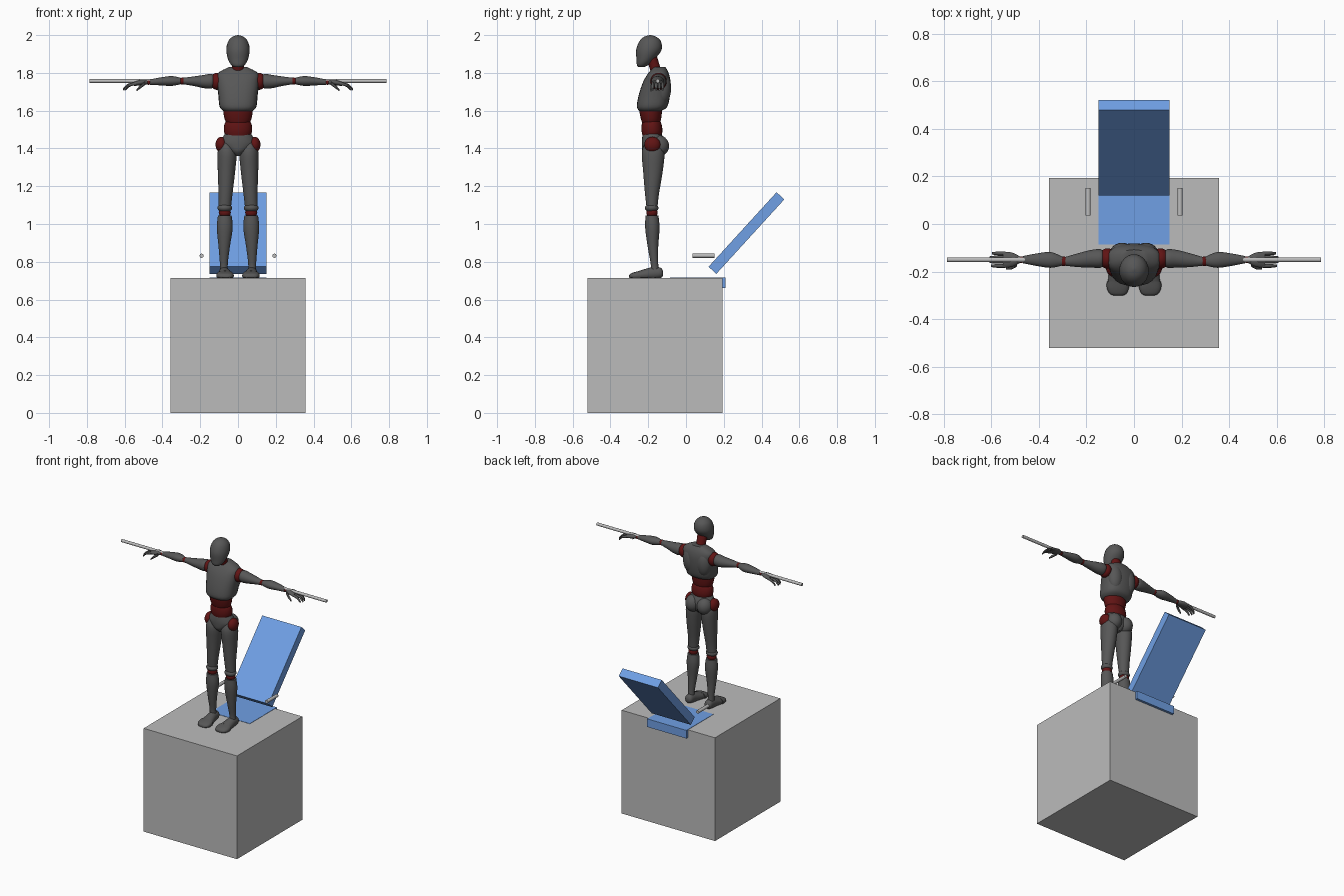
import bpy
import bmesh
import math
from mathutils import Matrix, Vector

default_cube = bpy.data.objects.get("Cube")
if default_cube:
    bpy.data.objects.remove(default_cube, do_unlink=True)


def make_material(name, red, green, blue):
    mat = bpy.data.materials.new(name)
    mat.use_nodes = True
    color = (red, green, blue, 1)
    mat.diffuse_color = color
    mat.node_tree.nodes["Principled BSDF"].inputs["Base Color"].default_value = color
    return mat


GREY = make_material("light grey", .5, .5, .5)
BLUE = make_material("cushion blue", .16, .35, .78)
BODY = make_material("charcoal", .095, .095, .095)
JOINT = make_material("dark red", .12, .007, .007)

FLOOR = .715   # height the figure stands on
parts = []


def finish(name, bm, material):
    bmesh.ops.recalc_face_normals(bm, faces=bm.faces)
    mesh = bpy.data.meshes.new(name)
    bm.to_mesh(mesh)
    bm.free()
    mesh.materials.append(material)
    obj = bpy.data.objects.new(name, mesh)
    bpy.context.collection.objects.link(obj)
    parts.append(obj)
    return obj


def box(name, center, size, material, tilt=0):
    bm = bmesh.new()
    bmesh.ops.create_cube(bm, size=1)
    matrix = (Matrix.Translation(center) @ Matrix.Rotation(tilt, 4, "X")
              @ Matrix.Diagonal((*size, 1)))
    bm.transform(matrix)
    return finish(name, bm, material)


def rod(name, center, length, radius, axis, material):
    bm = bmesh.new()
    bmesh.ops.create_cone(bm, cap_ends=True, segments=16, radius1=radius,
                          radius2=radius, depth=length)
    bm.transform(Matrix.Translation(center) @ Matrix.Rotation(math.pi / 2, 4, axis))
    return finish(name, bm, material)


def ball(name, center, radii, material):
    bm = bmesh.new()
    bmesh.ops.create_uvsphere(bm, u_segments=24, v_segments=14, radius=1)
    bm.transform(Matrix.Translation(center) @ Matrix.Diagonal((*radii, 1)))
    return finish(name, bm, material)


def smooth_rings(rings, steps=4):
    """Catmull-Rom interpolation through the given cross-sections."""
    keys = [Vector(ring) for ring in rings]
    keys = [keys[0]] + keys + [keys[-1]]
    result = []
    for a, b, c, d in zip(keys, keys[1:], keys[2:], keys[3:]):
        for step in range(steps):
            t = step / steps
            result.append(b + (c - a) * t / 2
                          + (a * 2 - b * 5 + c * 4 - d) * t * t / 2
                          + (b * 3 - a - c * 3 + d) * t ** 3 / 2)
    return result + [keys[-1]]


def loft(name, axis, rings, material, side=1, square=1, sides=24, floor=None):
    """Rings are: position on axis, two centre values, two radii."""
    bm = bmesh.new()
    loops = []
    for along, cu, cv, ru, rv in smooth_rings(rings):
        loop = []
        for i in range(sides):
            angle = math.tau * i / sides
            c, s = math.cos(angle), math.sin(angle)
            u = cu + ru * math.copysign(abs(c) ** square, c)
            v = cv + rv * math.copysign(abs(s) ** square, s)
            x, y, z = {"X": (along, u, v), "Y": (u, along, v), "Z": (u, v, along)}[axis]
            if floor is not None:
                z = max(z, floor)
            loop.append(bm.verts.new((x * side, y, z)))
        loops.append(loop)
    for low, high in zip(loops, loops[1:]):
        for i in range(sides):
            j = (i + 1) % sides
            bm.faces.new((low[i], low[j], high[j], high[i]))
    bm.faces.new(loops[0])
    bm.faces.new(loops[-1])
    return finish(name, bm, material)


# Seat block with cushions
box("base_block", (0, -.164, .357), (.714, .714, .714), GREY)
box("seat_cushion", (0, .062, .688), (.3, .295, .056), BLUE)
box("back_cushion", (0, .32, .952), (.3, .534, .056), BLUE, math.radians(47.6))

# Head and neck
loft("head", "Z", [(1.83, 0, -.236, .018, .015), (1.842, 0, -.23, .036, .03),
                   (1.87, 0, -.215, .052, .047), (1.92, 0, -.197, .062, .067),
                   (1.965, 0, -.19, .053, .058), (1.99, 0, -.19, .031, .034),
                   (2, 0, -.19, .004, .004)], BODY)
loft("neck", "Z", [(1.78, 0, -.15, .035, .03), (1.83, 0, -.165, .031, .029),
                   (1.89, 0, -.185, .035, .03)], JOINT)

# Trunk
loft("chest", "Z", [(1.597, 0, -.19, .075, .055), (1.62, 0, -.18, .097, .08),
                    (1.68, 0, -.168, .104, .083), (1.75, 0, -.155, .111, .073),
                    (1.797, 0, -.146, .108, .055), (1.83, 0, -.14, .05, .032)],
     BODY, square=.8)
loft("upper_abdomen", "Z", [(1.52, 0, -.185, .05, .04), (1.55, 0, -.185, .069, .052),
                            (1.6, 0, -.187, .078, .06), (1.63, 0, -.185, .07, .055)], JOINT)
loft("lower_abdomen", "Z", [(1.45, 0, -.18, .06, .045), (1.49, 0, -.18, .074, .055),
                            (1.53, 0, -.182, .071, .052), (1.56, 0, -.184, .05, .04)], JOINT)
loft("pelvis", "Z", [(1.36, 0, -.172, .014, .035), (1.385, 0, -.172, .05, .058),
                     (1.42, 0, -.172, .09, .062), (1.45, 0, -.175, .085, .058),
                     (1.48, 0, -.18, .068, .048)], BODY)

for label, side in (("left", 1), ("right", -1)):
    def limb(name, axis, rings, material=BODY, **options):
        loft(f"{label}_{name}", axis, rings, material, side, **options)

    def knob(name, x, y, z, radii, material=JOINT):
        ball(f"{label}_{name}", (x * side, y, z), radii, material)

    # Rods held by the hands and beside the cushion
    rod(f"{label}_hand_rod", (.528 * side, -.15, 1.757), .514, .01, "Y", GREY)
    rod(f"{label}_arm_rest", (.193 * side, .093, .832), .115, .011, "X", GREY)

    # Back of the trunk
    knob("shoulder_blade", .05, -.125, 1.72, (.052, .046, .09), BODY)
    knob("buttock", .044, -.143, 1.413, (.05, .053, .056), BODY)

    # Arm
    knob("shoulder_joint", .112, -.145, 1.755, (.036, .043, .045))
    limb("upper_arm", "X", [(.126, -.145, 1.757, .028, .028), (.142, -.145, 1.756, .039, .039),
                            (.18, -.146, 1.754, .037, .035), (.235, -.152, 1.756, .029, .025),
                            (.29, -.157, 1.757, .018, .017)])
    knob("elbow_joint", .295, -.157, 1.757, (.02, .02, .018))
    limb("forearm", "X", [(.3, -.156, 1.757, .018, .016), (.35, -.151, 1.757, .033, .026),
                          (.41, -.15, 1.755, .026, .021), (.467, -.15, 1.751, .015, .014)])
    knob("wrist_joint", .474, -.15, 1.75, (.015, .014, .013))
    limb("palm", "X", [(.48, -.15, 1.75, .014, .011), (.512, -.15, 1.749, .03, .015),
                       (.55, -.15, 1.742, .033, .011)])
    for number in range(4):
        y = -.176 + number * .0175
        reach = (0, .008, .008, -.004)[number]
        limb(f"finger_{number + 1}", "X",
             [(.54, y, 1.743, .008, .008), (.575 + reach, y, 1.735, .008, .008),
              (.6 + reach, y, 1.712, .005, .007)], sides=10)
    limb("thumb", "X", [(.492, -.17, 1.745, .009, .01), (.515, -.182, 1.728, .009, .01),
                        (.537, -.186, 1.708, .005, .006)], sides=10)

    # Leg
    knob("hip_joint", .088, -.178, 1.42, (.031, .043, .042))
    limb("thigh", "Z", [(1.43, .063, -.175, .03, .04), (1.38, .058, -.174, .05, .06),
                        (1.28, .061, -.175, .046, .052), (1.16, .066, -.18, .037, .037),
                        (1.09, .07, -.18, .033, .029)])
    knob("knee_cap", .07, -.182, 1.085, (.039, .036, .023), BODY)
    knob("knee_joint", .07, -.18, 1.06, (.032, .03, .027))
    limb("shin", "Z", [(1.045, .07, -.18, .036, .034), (.98, .07, -.178, .042, .038),
                       (.88, .073, -.175, .03, .028), (.79, .075, -.167, .021, .02),
                       (.75, .075, -.165, .022, .022)])
    limb("foot", "Y", [(-.122, .074, .738, .014, .013), (-.135, .074, .741, .026, .028),
                       (-.175, .073, .738, .03, .034), (-.22, .07, .731, .037, .03),
                       (-.245, .069, .728, .041, .025)], floor=FLOOR)
    limb("toes", "Y", [(-.242, .069, .728, .045, .025), (-.27, .068, .726, .046, .02),
                       (-.293, .067, .724, .035, .013), (-.301, .066, .722, .018, .006)],
         square=.8, floor=FLOOR)

# Smooth shading with crisp edges kept
bpy.ops.object.select_all(action="DESELECT")
for obj in parts:
    obj.select_set(True)
bpy.context.view_layer.objects.active = parts[0]
bpy.ops.object.shade_smooth_by_angle(angle=math.radians(40))
